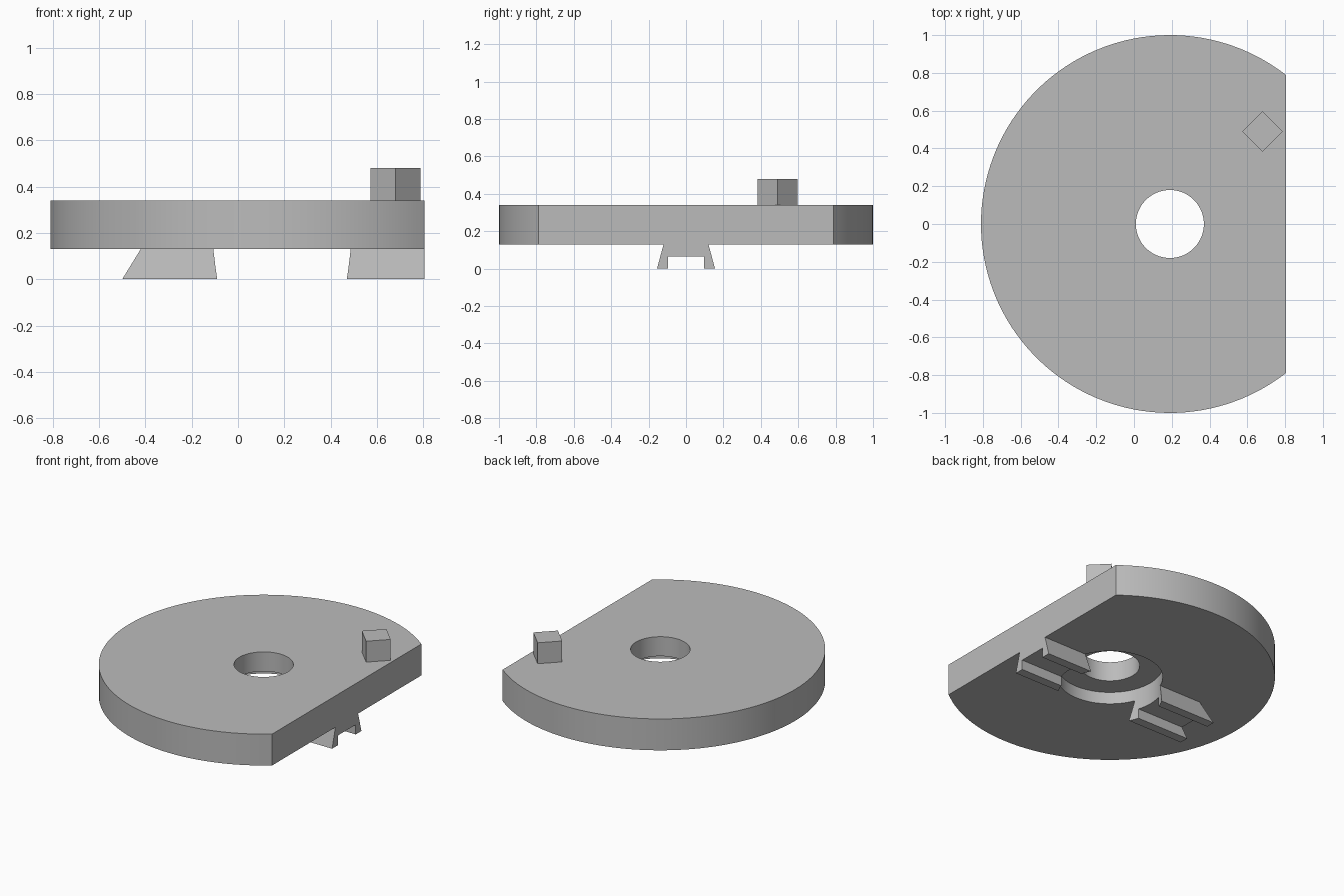
import bpy
from math import sin, cos, acos, pi, radians

if "Cube" in bpy.data.objects:
    bpy.data.objects.remove(bpy.data.objects["Cube"])

CX = 0.19                      # axis of the disc
FLAT = 0.805                   # x of the flat side
BOTTOM, TOP = 0.13, 0.34       # disc heights
HOLE_R, RECESS_R, RECESS_Z = 0.18, 0.32, 0.21

grey = bpy.data.materials.new("plain grey")
grey.use_nodes = True
colour = (0.5, 0.5, 0.5, 1)
grey.diffuse_color = colour
grey.node_tree.nodes["Principled BSDF"].inputs["Base Color"].default_value = colour


def arc(x, y, r, start, end, n):
    step = (end - start) / n
    return [(x + r * cos(start + i * step), y + r * sin(start + i * step)) for i in range(n + 1)]


def circle(x, y, r, n=96):
    return arc(x, y, r, 0, 2 * pi, n)[:-1]


def prism(name, outline, low, high, place=lambda u, v, w: (u, v, w)):
    """Extrude a counter-clockwise outline from low to high."""
    n = len(outline)
    verts = [place(u, v, w) for w in (low, high) for u, v in outline]
    sides = [(i, (i + 1) % n, (i + 1) % n + n, i + n) for i in range(n)]
    mesh = bpy.data.meshes.new(name)
    mesh.from_pydata(verts, [], sides + [tuple(reversed(range(n))), tuple(range(n, 2 * n))])
    mesh.materials.append(grey)
    obj = bpy.data.objects.new(name, mesh)
    bpy.context.collection.objects.link(obj)
    return obj


def activate(obj):
    bpy.ops.object.select_all(action='DESELECT')
    obj.select_set(True)
    bpy.context.view_layer.objects.active = obj


def cut(obj, cutter):
    activate(obj)
    mod = obj.modifiers.new("cut", 'BOOLEAN')
    mod.operation = 'DIFFERENCE'
    mod.solver = 'EXACT'
    mod.object = cutter
    bpy.ops.object.modifier_apply(modifier=mod.name)


# Disc with one flat side
half = acos(FLAT - CX)
disc = prism("disc", arc(CX, 0, 1, half, 2 * pi - half, 100), BOTTOM, TOP)

# Grooved dovetail rail along x, its outer end undercut
dovetail = [(-0.155, 0), (-0.095, 0), (-0.095, 0.065), (0.095, 0.065),
            (0.095, 0), (0.155, 0), (0.12, BOTTOM), (-0.12, BOTTOM)]


def along_x(y, z, x):
    return (x if x > 0 else x + 0.08 * z / BOTTOM, y, z)


rail = prism("dovetail_rail", dovetail, -0.5, FLAT, along_x)

# Round recess through rail and underside, then the centre hole
recess = prism("recess_cutter", circle(CX, 0, RECESS_R), -0.1, RECESS_Z)
hole = prism("hole_cutter", circle(CX, 0, HOLE_R), -0.1, 0.5)
cut(rail, recess)
cut(disc, recess)
cut(disc, hole)
for cutter in (recess, hole):
    bpy.data.objects.remove(cutter)

# Square peg standing on one corner direction
prism("square_peg", circle(0.68, 0.49, 0.107, 4), TOP, 0.48)

for obj in (disc, rail):
    activate(obj)
    bpy.ops.object.shade_smooth_by_angle(angle=radians(30))
